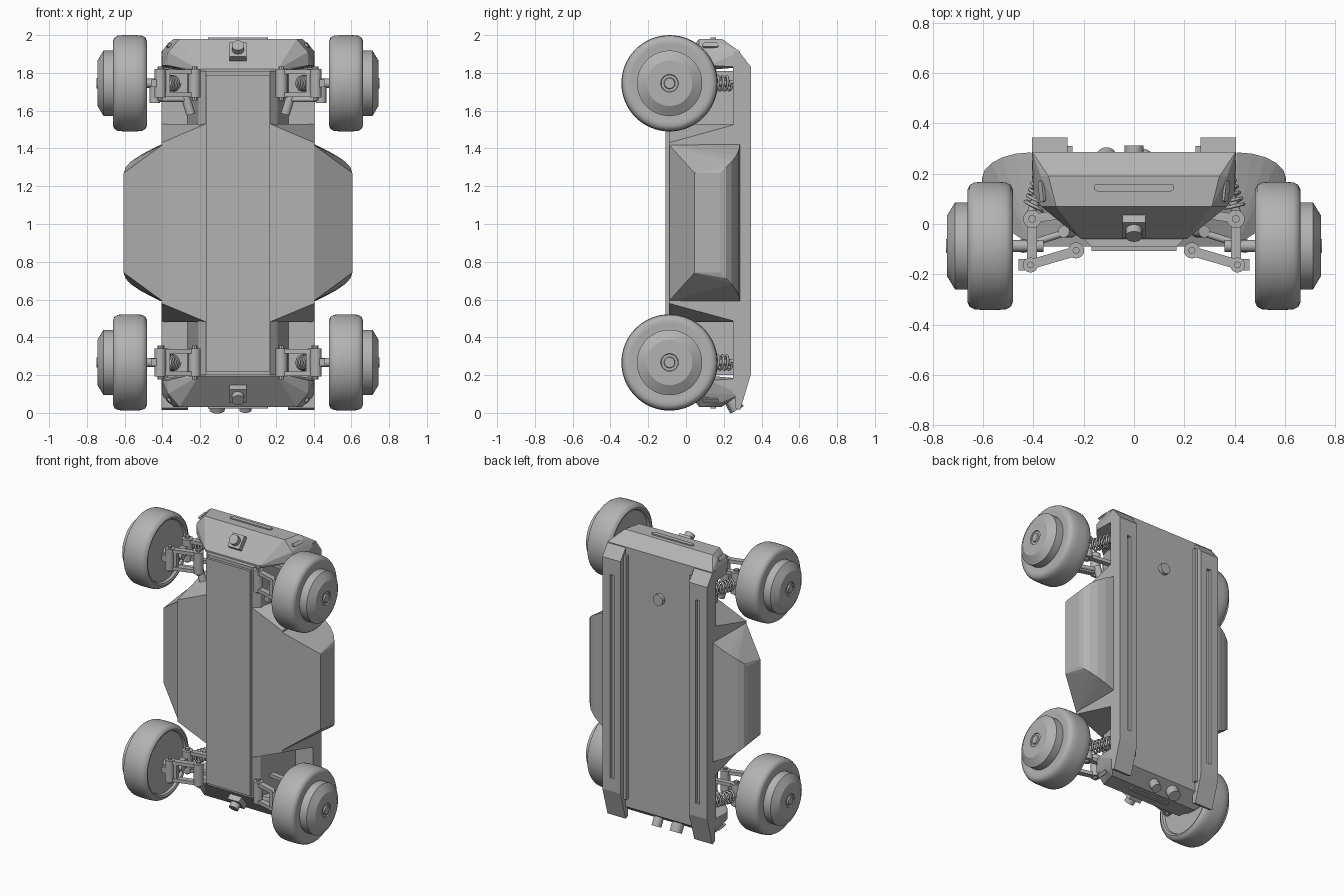
import bpy, bmesh, math
from mathutils import Vector

if "Cube" in bpy.data.objects:
    bpy.data.objects.remove(bpy.data.objects["Cube"])

grey = bpy.data.materials.new("body_grey")
grey.use_nodes = True
COLOUR = (0.45, 0.45, 0.45, 1)
grey.diffuse_color = COLOUR
grey.node_tree.nodes["Principled BSDF"].inputs["Base Color"].default_value = COLOUR

MID = 1.006          # mirror height between both axles
AXLE_Z, AXLE_Y = 1.745, -0.087
ENDS = (("upper", 1), ("lower", -1))
SIDES = (("left", 1), ("right", -1))


def place(p, sx=1, sz=1):
    """Mirror a point across the centre line and between the two ends."""
    return Vector((p[0] * sx, p[1], p[2] if sz > 0 else 2 * MID - p[2]))


def finish(name, bm, smooth=None):
    bmesh.ops.recalc_face_normals(bm, faces=bm.faces)
    mesh = bpy.data.meshes.new(name)
    bm.to_mesh(mesh)
    bm.free()
    ob = bpy.data.objects.new(name, mesh)
    bpy.context.collection.objects.link(ob)
    mesh.materials.append(grey)
    if smooth:
        bpy.ops.object.select_all(action='DESELECT')
        ob.select_set(True)
        bpy.context.view_layer.objects.active = ob
        bpy.ops.object.shade_smooth_by_angle(angle=math.radians(smooth))
    return ob


def hull(name, pts, sx=1, sz=1, both=False):
    """Convex solid through points; both=True adds their x mirror."""
    bm = bmesh.new()
    for p in pts:
        for s in ((1, -1) if both else (1,)):
            bm.verts.new(place(p, sx * s, sz))
    res = bmesh.ops.convex_hull(bm, input=bm.verts)
    loose = {g for g in res["geom_interior"] + res["geom_unused"] if isinstance(g, bmesh.types.BMVert)}
    bmesh.ops.delete(bm, geom=list(loose), context='VERTS')
    bmesh.ops.dissolve_limit(bm, angle_limit=0.02, verts=bm.verts, edges=bm.edges)
    return finish(name, bm)


def box(name, x, y, z, sx=1, sz=1):
    return hull(name, [(a, b, c) for a in x for b in y for c in z], sx, sz)


def lathe(name, start, axis, profile, seg=32, smooth=35):
    """Spin (distance, radius) pairs about an axis."""
    bm = bmesh.new()
    rot = Vector((0, 0, 1)).rotation_difference(axis.normalized())
    rings = []
    for d, r in profile:
        rings.append([bm.verts.new(start + rot @ Vector((r * math.cos(i * math.tau / seg),
                      r * math.sin(i * math.tau / seg), d))) for i in range(seg)])
    for a, b in zip(rings, rings[1:]):
        for i in range(seg):
            bm.faces.new((a[i], a[i - 1], b[i - 1], b[i]))
    bm.faces.new(rings[0])
    bm.faces.new(rings[-1])
    return finish(name, bm, smooth)


def rod(name, p, q, r, sx=1, sz=1, seg=16):
    a, b = place(p, sx, sz), place(q, sx, sz)
    return lathe(name, a, b - a, [(0, r), ((b - a).length, r)], seg)


def capsule(name, p, q, normal, r, depth=0.008, sx=1, sz=1):
    """Flat rounded slot marker lying on a panel."""
    n = Vector(normal).normalized()
    p, q = Vector(p), Vector(q)
    u = (q - p).normalized()
    v = n.cross(u)
    pts = []
    for i in range(9):
        t = math.pi * i / 8
        for c, s in ((q, 1), (p, -1)):
            e = c + r * (u * s * math.sin(t) + v * math.cos(t))
            pts += [e - n * 0.004, e + n * depth]
    return hull(name, pts, sx, sz)


# Chassis spine, rear deck and front plate
core = [(0.17, -0.09), (0.21, -0.05), (0.27, 0.26)]
hull("chassis_spine", [(x, y, z) for x, y in core for z in (0.2, 1.81)], both=True)
box("rear_deck", (-0.405, 0.405), (0.25, 0.287), (0.1, 1.912))
box("front_plate", (-0.17, 0.17), (-0.108, -0.08), (0.22, 1.79))

# Middle body between the wheel bays
hull("middle_body", [(0.17, -0.09, 1.53), (0.405, -0.09, 1.43), (0.405, 0.05, 1.43),
                     (0.405, 0.27, 1.53), (0.17, 0.27, 1.53), (0.17, -0.09, 0.482),
                     (0.405, -0.09, 0.58), (0.405, 0.05, 0.58), (0.405, 0.27, 0.482),
                     (0.17, 0.27, 0.482)], both=True)

# Side pods with rounded backs and tapered ends
for side, sx in SIDES:
    pod = []
    for z, tip in ((1.27, 1.42), (2 * MID - 1.27, 2 * MID - 1.42)):
        pod += [(0.605, 0.045, z), (0.605, 0.18, z), (0.40, -0.09, tip), (0.40, 0.27, tip)]
        for i in range(1, 6):
            t = i * math.pi / 10
            k = i / 5
            pod.append((0.41 + 0.195 * math.cos(t), 0.18 + 0.105 * math.sin(t), z + (tip - z) * k))
    hull(side + "_side_pod", pod, sx)

# End caps with lens units and slots
for end, sz in ENDS:
    hull(end + "_end_cap", [(0.20, -0.06, 1.80), (0.21, -0.06, 1.82), (0.37, 0.07, 1.91),
                            (0.31, 0.07, 1.98), (0.34, 0.19, 1.98), (0.37, 0.19, 1.955),
                            (0.405, 0.287, 1.912), (0.405, 0.287, 1.83), (0.40, 0.12, 1.84),
                            (0.37, 0.07, 1.84)], sz=sz, both=True)
    capsule(end + "_end_slot", (-0.145, 0.145, 1.98), (0.145, 0.145, 1.98), (0, 0, 1), 0.015, sz=sz)
    for side, sx in SIDES:
        capsule(f"{end}_{side}_cap_slot", (0.362, 0.10, 1.945), (0.368, 0.16, 1.945),
                (0.75, -0.1, 0.6), 0.013, sx=sx, sz=sz)
    c, n = Vector((0, 0.0, 1.905)), Vector((0, -0.77, 0.63))
    v = Vector((0, 0.63, 0.77))
    hull(end + "_lens_housing", [c + v * a + n * d + Vector((x, 0, 0)) for a in (-0.047, 0.047)
                                 for d in (-0.02, 0.03) for x in (-0.045, 0.045)], sz=sz)
    rod(end + "_lens", c, c + n * 0.065, 0.033, sz=sz, seg=20)

# Knobs on the back and on the lower end
rod("back_knob", (0, 0.28, 1.62), (0, 0.312, 1.62), 0.038, seg=24)
for name, x, r in (("large_end_knob", -0.11, 0.04), ("small_end_knob", 0.04, 0.032)):
    rod(name, (x, 0.24, 0.07), (x, 0.27, 0.015), r, seg=24)

# Back rails, ramped at both ends and grooved lengthwise
for side, sx in SIDES:
    rail = hull(side + "_back_rail", [(x, y, z) for x in (0.265, 0.405) for y, z in (
        (0.345, 1.83), (0.345, 0.21), (0.28, 1.915), (0.287, 0.015), (0.26, 0.025), (0.27, 1.9))], sx)
    cutter = box(side + "_rail_groove_cutter", (0.315, 0.345), (0.325, 0.4), (0.3, 1.72), sx)
    cutter.hide_render = True
    cutter.hide_viewport = True
    cut = rail.modifiers.new("groove", 'BOOLEAN')
    cut.object, cut.solver = cutter, 'EXACT'
    box(side + "_rail_step", (0.245, 0.27), (0.28, 0.31), (0.16, 1.86), sx)

# Wheel profile: distance outward from the inner face, radius
TYRE = [(0.02, 0.06), (0.02, 0.205), (0.005, 0.212), (0, 0.225), (0.008, 0.242), (0.026, 0.252),
        (0.06, 0.255), (0.12, 0.255), (0.154, 0.252), (0.172, 0.242), (0.18, 0.225),
        (0.178, 0.205), (0.176, 0.17)]
HUB = [(0.1, 0.173), (0.23, 0.173), (0.262, 0.12), (0.262, 0.047), (0.256, 0.044),
       (0.256, 0.03), (0.266, 0.027), (0.266, 0.01)]

for end, sz in ENDS:
    for side, sx in SIDES:
        tag = f"{end}_{side}_"
        # Wheel and axle
        start = place((0.482, AXLE_Y, AXLE_Z), sx, sz)
        lathe(tag + "tyre", start, Vector((sx, 0, 0)), TYRE, 64, 40)
        lathe(tag + "hub", start, Vector((sx, 0, 0)), HUB, 64, 25)
        rod(tag + "axle", (0.36, AXLE_Y, AXLE_Z), (0.52, AXLE_Y, AXLE_Z), 0.024, sx, sz)
        # Steering knuckle
        box(tag + "knuckle", (0.385, 0.425), (-0.15, 0.02), (1.715, 1.775), sx, sz)
        box(tag + "knuckle_foot", (0.41, 0.46), (-0.185, -0.14), (1.725, 1.765), sx, sz)
        # Paired links, with pins through their joints
        for i, z in enumerate((1.685, 1.805)):
            b = (z - 0.012, z + 0.012)
            hull(f"{tag}front_link_{i}", [(x, y + d, k) for x, y in ((0.22, -0.105), (0.42, -0.163))
                                          for d in (-0.02, 0.02) for k in b], sx, sz)
            hull(f"{tag}rear_link_{i}", [(x, y + d, k) for x, y in ((0.2, 0.05), (0.42, 0.02))
                                         for d in (-0.018, 0.018) for k in b], sx, sz)
        for i, (x, y, r) in enumerate(((0.23, -0.105, 0.032), (0.412, -0.163, 0.03),
                                       (0.405, 0.02, 0.036))):
            rod(f"{tag}joint_{i}", (x, y, 1.67), (x, y, 1.82), r, sx, sz)
            rod(f"{tag}pin_{i}", (x, y, 1.655), (x, y, 1.835), r * 0.45, sx, sz, 8)
        box(tag + "link_bridge", (0.36, 0.385), (-0.165, -0.135), (1.685, 1.805), sx, sz)
        # Shock absorber and coil spring
        lo, hi = (0.41, 0.04, AXLE_Z), (0.335, 0.25, AXLE_Z)
        rod(tag + "shock", lo, hi, 0.018, sx, sz)
        a, b = place(lo, sx, sz), place(hi, sx, sz)
        axis = b - a
        u = axis.normalized().cross(Vector((0, 0, 1)))
        coil = bpy.data.curves.new(tag + "spring", 'CURVE')
        coil.dimensions, coil.bevel_depth, coil.bevel_resolution = '3D', 0.007, 1
        line = coil.splines.new('POLY')
        line.points.add(84)
        for i, p in enumerate(line.points):
            t = i * math.tau / 12
            q = a + axis * (0.12 + 0.8 * i / 84) + 0.038 * (u * math.cos(t) + Vector((0, 0, math.sin(t))))
            p.co = (*q, 1)
        coil.materials.append(grey)
        bpy.context.collection.objects.link(bpy.data.objects.new(tag + "spring", coil))
        # Steering rods on the upper wheels
        if sz > 0:
            rod(tag + "steering_arm", (0.25, -0.03, 1.58), (0.28, -0.03, 1.68), 0.024, sx)
            rod(tag + "steering_rod", (0.26, -0.03, 1.66), (0.44, AXLE_Y, 1.66), 0.014, sx)
            rod(tag + "steering_end", (0.44, AXLE_Y, 1.64), (0.44, AXLE_Y, 1.73), 0.028, sx)
